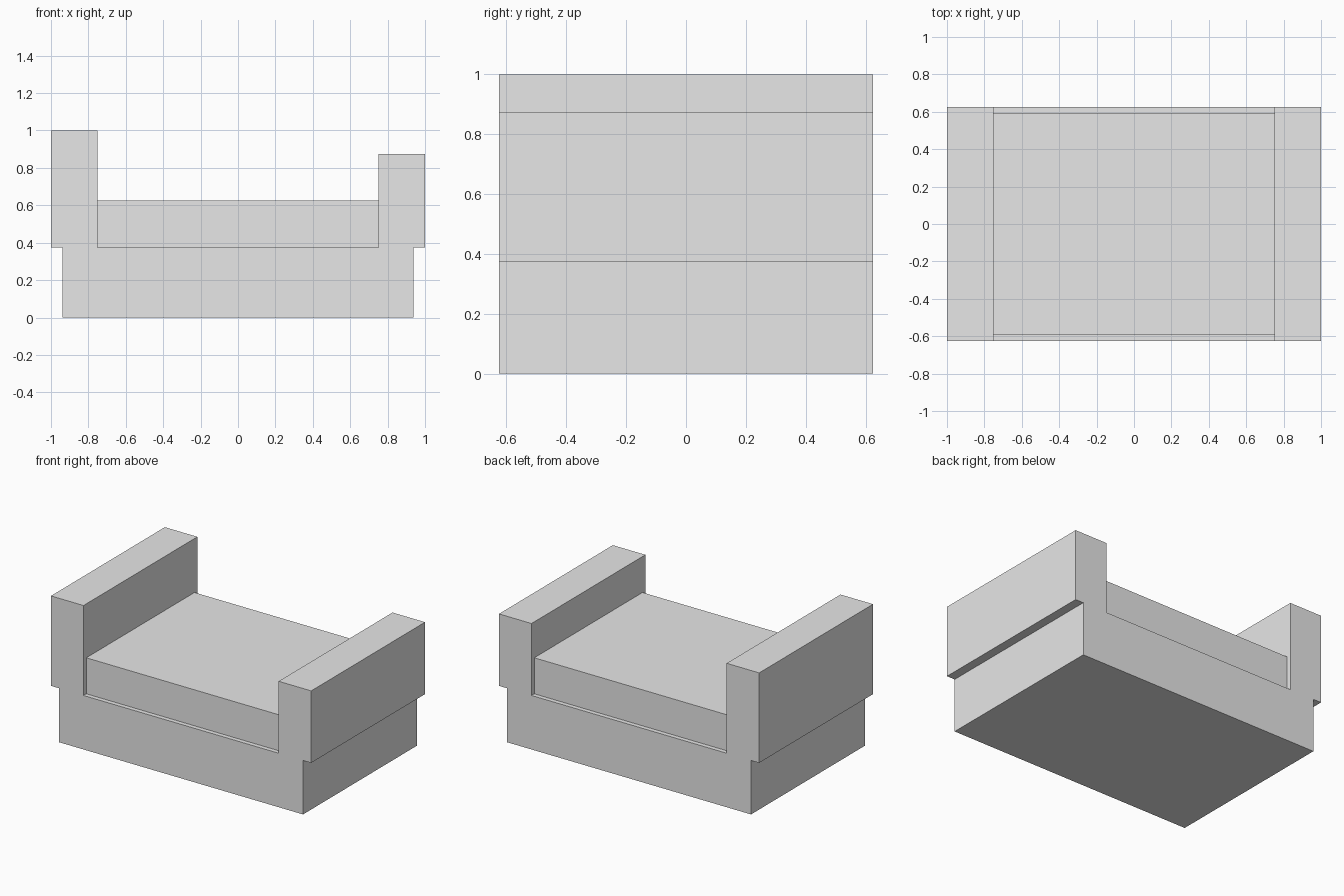
import bpy
import bmesh

cube = bpy.data.objects.get("Cube")
if cube:
    bpy.data.objects.remove(cube, do_unlink=True)

grey = bpy.data.materials.new("light_grey")
grey.use_nodes = True
colour = (0.8, 0.8, 0.8, 1)
grey.diffuse_color = colour
grey.node_tree.nodes["Principled BSDF"].inputs["Base Color"].default_value = colour


def extrude_profile(name, profile, half_depth):
    """Extrude a front (x, z) outline from front to back."""
    bm = bmesh.new()
    face = bm.faces.new([bm.verts.new((x, -half_depth, z)) for x, z in profile])
    result = bmesh.ops.extrude_face_region(bm, geom=[face])
    moved = [v for v in result["geom"] if isinstance(v, bmesh.types.BMVert)]
    bmesh.ops.translate(bm, verts=moved, vec=(0, 2 * half_depth, 0))
    bmesh.ops.recalc_face_normals(bm, faces=bm.faces)
    mesh = bpy.data.meshes.new(name)
    bm.to_mesh(mesh)
    bm.free()
    mesh.materials.append(grey)
    obj = bpy.data.objects.new(name, mesh)
    bpy.context.collection.objects.link(obj)
    return obj


BASE, ARM_IN, SEAT = 0.9375, 0.75, 0.375
TALL, SHORT, CUSHION = 1.0, 0.875, 0.625

# Base and two overhanging end boards in one piece
extrude_profile("bed_frame", [
    (-BASE, 0), (BASE, 0), (BASE, SEAT), (1, SEAT), (1, SHORT), (ARM_IN, SHORT),
    (ARM_IN, SEAT), (-ARM_IN, SEAT), (-ARM_IN, TALL), (-1, TALL), (-1, SEAT),
    (-BASE, SEAT)], 0.625)

# Mattress slightly inset at the front and back
extrude_profile("mattress", [
    (-ARM_IN, SEAT), (ARM_IN, SEAT), (ARM_IN, CUSHION), (-ARM_IN, CUSHION)], 0.594)
